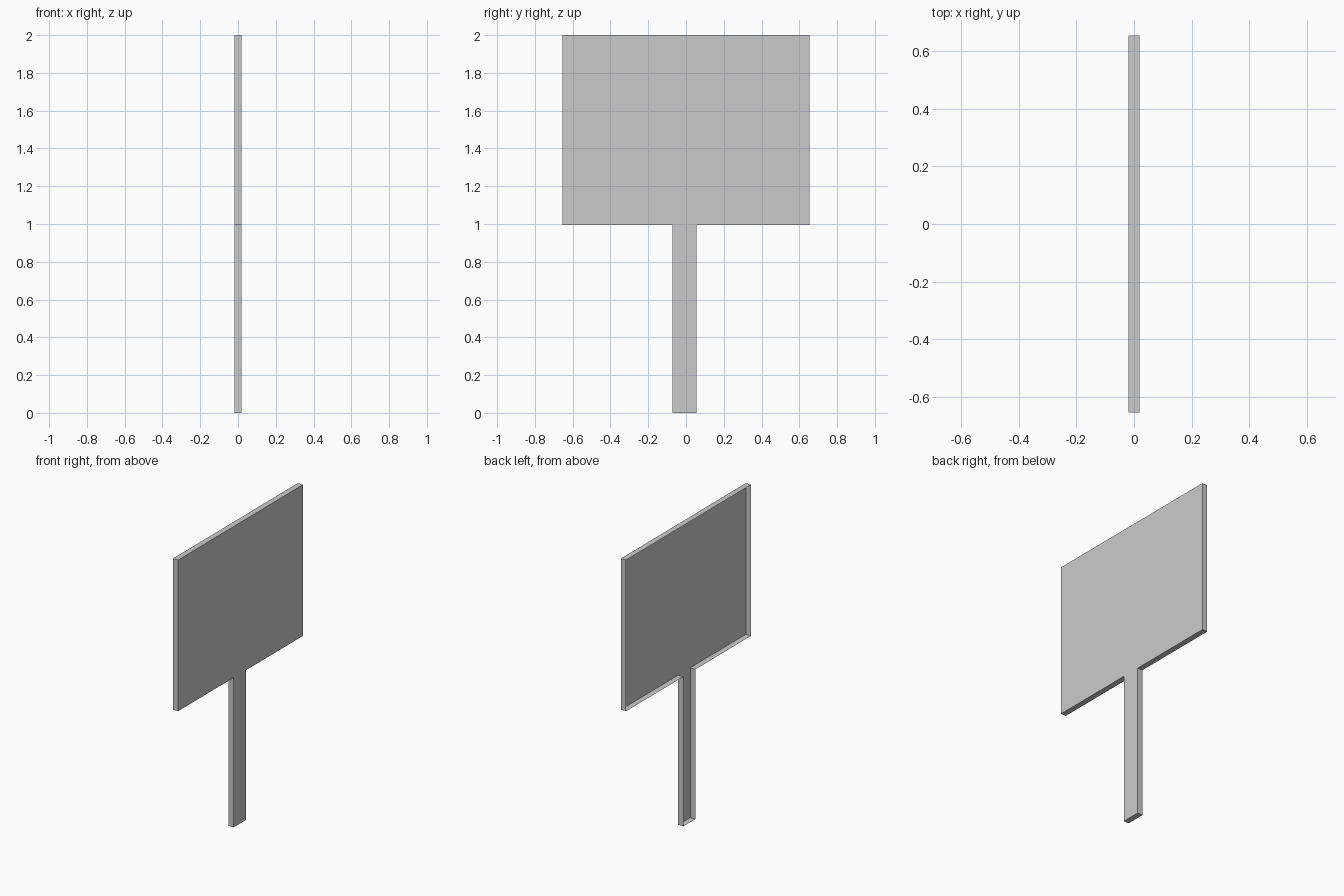
import bpy, bmesh

if "Cube" in bpy.data.objects:
    bpy.data.objects.remove(bpy.data.objects["Cube"])

X = 0.019  # half thickness

# Outline in (y, z): wide panel on a slim handle
panel_half, panel_z, top = 0.655, 0.995, 2.0
h0, h1 = -0.072, 0.055
outline = [(h0, 0), (h1, 0), (h1, panel_z), (panel_half, panel_z),
           (panel_half, top), (-panel_half, top), (-panel_half, panel_z), (h0, panel_z)]

bm = bmesh.new()
# Solid front sheet on the +x side
front = [bm.verts.new((X, y, z)) for y, z in outline]
bm.faces.new(front)
# Thin rim running back to the open -x side
back = [bm.verts.new((-X, y, z)) for y, z in outline]
n = len(outline)
for i in range(n):
    j = (i + 1) % n
    bm.faces.new((front[j], front[i], back[i], back[j]))

mesh = bpy.data.meshes.new("paddle_sign")
bm.to_mesh(mesh)
bm.free()
sign = bpy.data.objects.new("paddle_sign", mesh)
bpy.context.collection.objects.link(sign)
